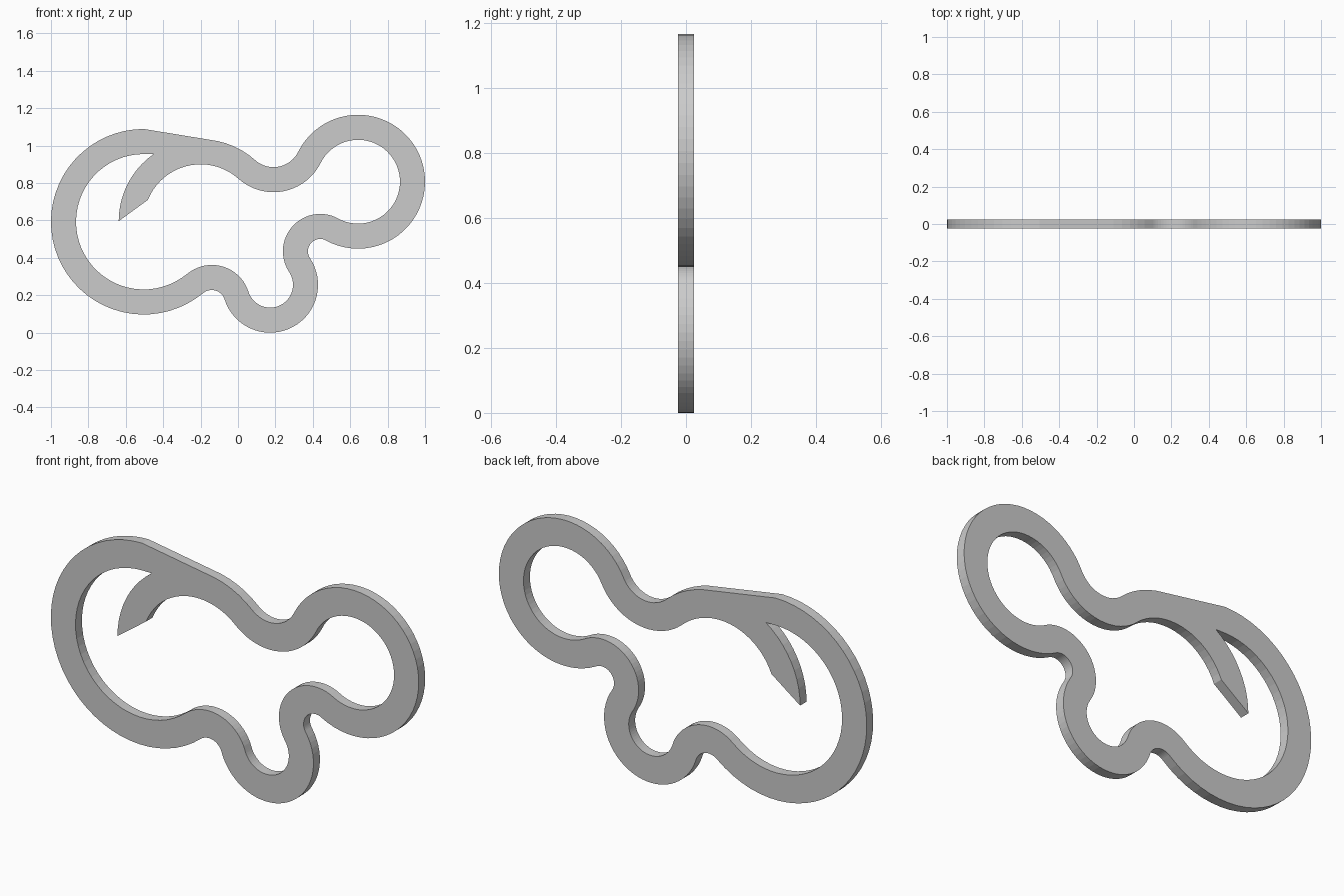
import bpy, bmesh
from math import radians, degrees, atan2, cos, sin, ceil, pi

if "Cube" in bpy.data.objects:
    bpy.data.objects.remove(bpy.data.objects["Cube"])

HALF_W = 0.067   # half width of the band
HALF_T = 0.025   # half thickness
# Arcs along the band centreline: centre x, centre z, radius, turn (-1 clockwise, +1 counter)
ARCS = [(-0.200, 0.596, 0.371, -1),   # loose end
        (0.190, 1.032, 0.214, 1),     # top dip
        (0.642, 0.807, 0.291, -1),    # right lobe
        (0.440, 0.435, 0.133, 1),     # right notch
        (0.172, 0.256, 0.189, -1),    # bottom lobe
        (-0.140, 0.156, 0.139, 1),    # left notch
        (-0.504, 0.593, 0.429, -1)]   # left lobe


def arc(cx, cz, r, a0, a1, step=6.0):
    n = max(2, ceil(abs(a1 - a0) / step))
    return [(cx + r * cos(radians(a0 + (a1 - a0) * i / n)),
             cz + r * sin(radians(a0 + (a1 - a0) * i / n))) for i in range(n + 1)]


def edge(side, start):
    """Edge of the band: side +1 is the outside, -1 the inside."""
    pts, a0 = [], start
    for i, (cx, cz, r, turn) in enumerate(ARCS):
        if i + 1 < len(ARCS):
            nx, nz = ARCS[i + 1][:2]
            a1 = degrees(atan2(nz - cz, nx - cx))   # tangent point with next arc
        else:
            a1 = 90.0
        a1 = a0 + turn * ((turn * (a1 - a0)) % 360)
        seg = arc(cx, cz, r - turn * side * HALF_W, a0, a1)
        pts += seg if not pts else seg[1:]
        a0 = a1 + 180
    return pts


# Outer loop closes with the straight top; inner loop closes around the loose end
outer = edge(1, 78)
cx, cz, r, _ = ARCS[0]
inner = edge(-1, 158) + arc(cx, cz, r + HALF_W, 125, 180)

curve = bpy.data.curves.new("outline_band", 'CURVE')
curve.dimensions = '2D'
curve.fill_mode = 'BOTH'
curve.extrude = HALF_T
for loop in (outer, inner):
    sp = curve.splines.new('POLY')
    sp.points.add(len(loop) - 1)
    for p, (x, z) in zip(sp.points, loop):
        p.co = (x, z, 0, 1)
    sp.use_cyclic_u = True

band = bpy.data.objects.new("outline_band", curve)
bpy.context.collection.objects.link(band)
band.rotation_euler = (pi / 2, 0, 0)
bpy.context.view_layer.objects.active = band
band.select_set(True)
bpy.ops.object.convert(target='MESH')
band = bpy.context.object
bpy.ops.object.transform_apply(location=False, rotation=True, scale=False)

# Weld caps to walls and keep flat faces
bm = bmesh.new()
bm.from_mesh(band.data)
bmesh.ops.remove_doubles(bm, verts=bm.verts, dist=1e-5)
bmesh.ops.recalc_face_normals(bm, faces=bm.faces)
for f in bm.faces:
    f.smooth = False
bm.to_mesh(band.data)
bm.free()
